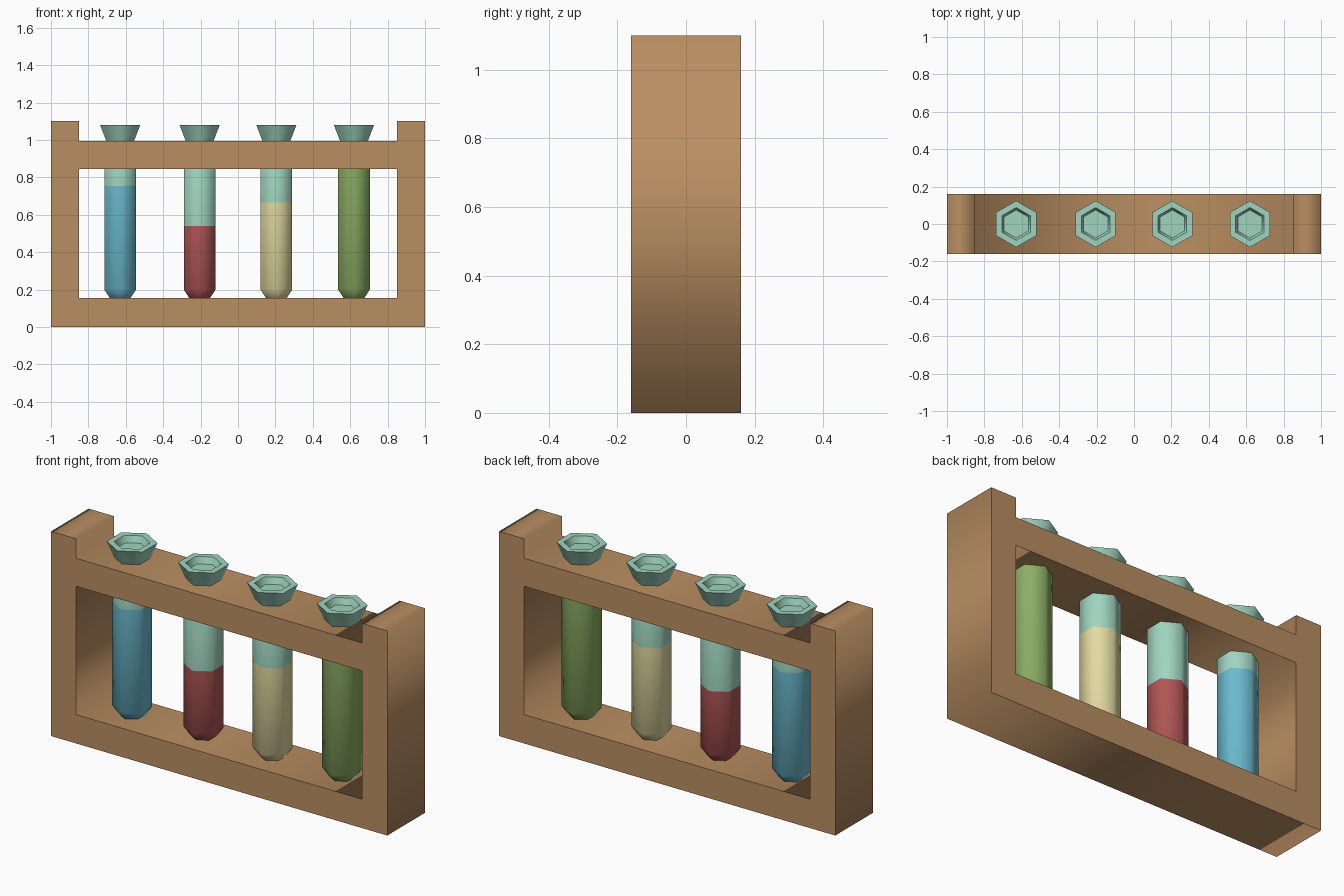
import bpy, bmesh, math

if "Cube" in bpy.data.objects:
    bpy.data.objects.remove(bpy.data.objects["Cube"])


def material(name, rgb):
    mat = bpy.data.materials.new(name)
    lin = [((c / 255 + 0.055) / 1.055) ** 2.4 for c in rgb]
    mat.diffuse_color = (*lin, 1)
    mat.use_nodes = True
    mat.node_tree.nodes["Principled BSDF"].inputs["Base Color"].default_value = mat.diffuse_color
    return mat


def spline(curve, pts):
    s = curve.splines.new('POLY')
    s.points.add(len(pts) - 1)
    for p, (x, z) in zip(s.points, pts):
        p.co = (x, z, 0, 1)
    s.use_cyclic_u = True


def hex_lathe(name, profile, x, mat, cap_bottom=True):
    """Six-sided turned form from (radius, z) points, corners facing +-y."""
    bm = bmesh.new()
    rings = []
    for r, z in profile:
        angles = [math.pi / 2 + k * math.pi / 3 for k in range(6)]
        rings.append([bm.verts.new((r * math.cos(a), r * math.sin(a), z)) for a in angles])
    for a, b in zip(rings, rings[1:]):
        for k in range(6):
            j = (k + 1) % 6
            bm.faces.new((a[k], a[j], b[j], b[k]))
    if cap_bottom:
        bm.faces.new(rings[0][::-1])
    bm.faces.new(rings[-1])
    me = bpy.data.meshes.new(name)
    bm.to_mesh(me)
    bm.free()
    me.materials.append(mat)
    ob = bpy.data.objects.new(name, me)
    ob.location.x = x
    bpy.context.collection.objects.link(ob)
    bpy.ops.object.select_all(action='DESELECT')
    ob.select_set(True)
    bpy.context.view_layer.objects.active = ob
    bpy.ops.object.shade_smooth_by_angle(angle=math.radians(62))
    return ob


# Wooden rack: front outline with a window, extruded through the depth
wood = material("wood", (186, 143, 98))
curve = bpy.data.curves.new("rack", 'CURVE')
curve.dimensions = '2D'
curve.fill_mode = 'BOTH'
curve.extrude = 0.16
spline(curve, [(-1, 0), (1, 0), (1, 1.1), (0.85, 1.1), (0.85, 0.995),
               (-0.85, 0.995), (-0.85, 1.1), (-1, 1.1)])
spline(curve, [(-0.85, 0.155), (-0.85, 0.845), (0.85, 0.845), (0.85, 0.155)])
curve.materials.append(wood)
rack = bpy.data.objects.new("rack", curve)
rack.rotation_euler.x = math.pi / 2
bpy.context.collection.objects.link(rack)
bpy.context.view_layer.objects.active = rack
rack.select_set(True)
bpy.ops.object.convert(target='MESH')

# Four test tubes, each filled to its own level
glass = material("glass", (160, 212, 192))
R = 0.098
tubes = [("blue", -0.63, 0.755, (107, 186, 207)),
         ("red", -0.205, 0.54, (176, 85, 85)),
         ("yellow", 0.205, 0.665, (226, 217, 160)),
         ("green", 0.62, 0.87, (140, 174, 100))]
for name, x, level, rgb in tubes:
    # coloured lower part with tapered bottom
    hex_lathe(name + "_liquid", [(0.045, 0.14), (0.064, 0.155), (R, 0.2), (R, level)],
              x, material(name + "_liquid", rgb))
    # clear upper part inside the shelf
    hex_lathe(name + "_tube", [(R, level), (R, 0.95), (0.082, 0.985)], x, glass, False)
    # flared lip with recessed mouth
    hex_lathe(name + "_lip", [(0.082, 0.985), (0.086, 0.995), (0.124, 1.08), (0.088, 1.08),
                              (0.075, 1.045)], x, glass)
